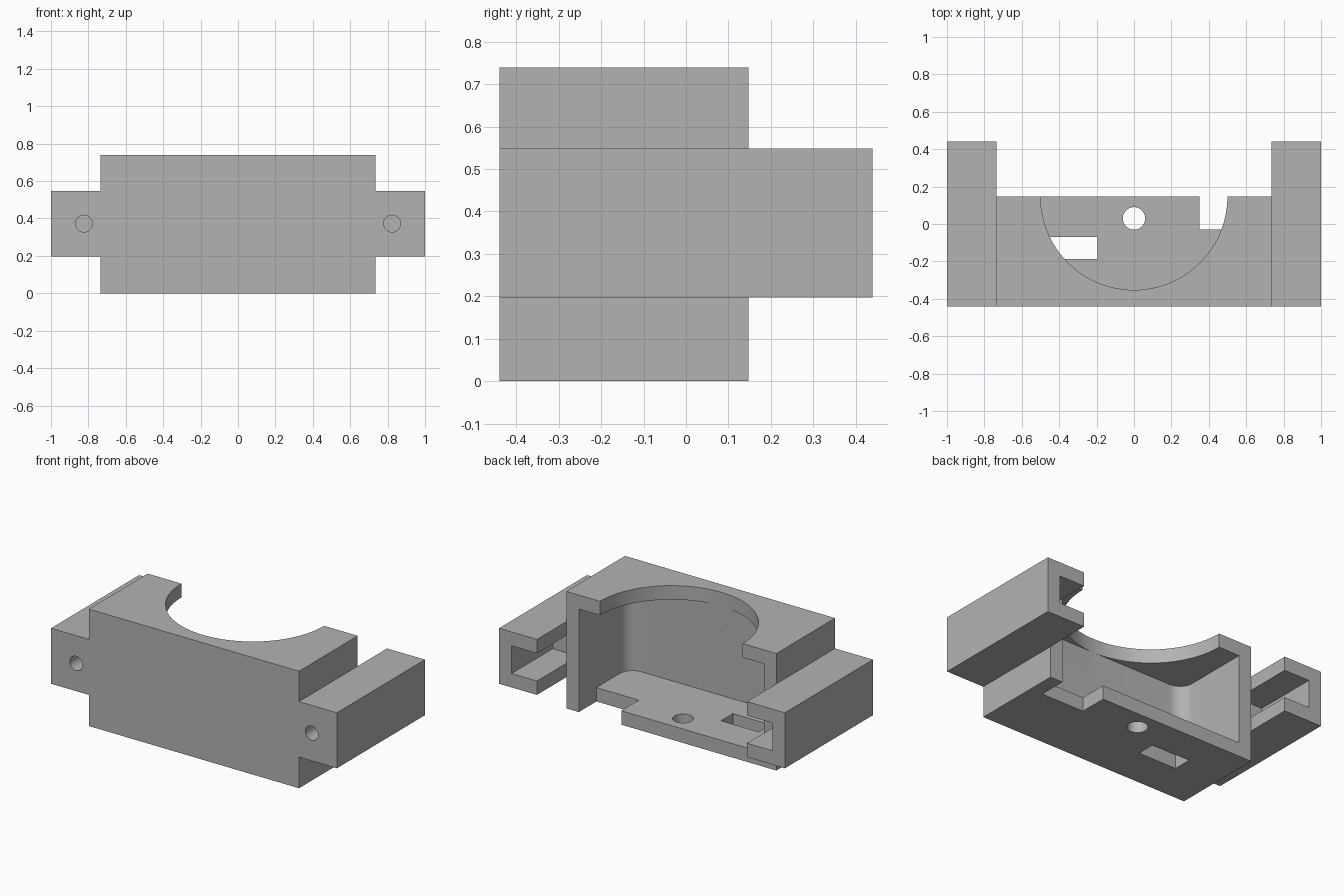
import bpy, bmesh, math

cube = bpy.data.objects.get("Cube")
if cube:
    bpy.data.objects.remove(cube, do_unlink=True)

GREY = (0.45, 0.45, 0.45, 1)
grey = bpy.data.materials.new("plain grey")
grey.use_nodes = True
grey.diffuse_color = GREY
grey.node_tree.nodes["Principled BSDF"].inputs["Base Color"].default_value = GREY

# Main dimensions
HALF, INNER, WALL = 0.735, 0.647, 0.088
FRONT, BACK, ARM_BACK, TOP = -0.44, 0.147, 0.44, 0.74
ARM_LOW, ARM_HIGH = 0.197, 0.548
ARM_MID = (ARM_LOW + ARM_HIGH) / 2


def prism(name, outline, low, high):
    """Extrude a plan outline from height low to height high."""
    bm = bmesh.new()
    face = bm.faces.new([bm.verts.new((x, y, low)) for x, y in outline])
    grown = bmesh.ops.extrude_face_region(bm, geom=[face])["geom"]
    for v in grown:
        if isinstance(v, bmesh.types.BMVert):
            v.co.z = high
    bmesh.ops.recalc_face_normals(bm, faces=bm.faces)
    mesh = bpy.data.meshes.new(name)
    bm.to_mesh(mesh)
    bm.free()
    mesh.materials.append(grey)
    ob = bpy.data.objects.new(name, mesh)
    bpy.context.collection.objects.link(ob)
    return ob


def rect(x0, x1, y0, y1):
    return [(x0, y0), (x1, y0), (x1, y1), (x0, y1)]


def arc(cx, cy, r, start, end, steps):
    angles = [math.radians(start + (end - start) * i / steps) for i in range(steps + 1)]
    return [(cx + r * math.cos(a), cy + r * math.sin(a)) for a in angles]


def circle(cx, cy, r, steps=48):
    return arc(cx, cy, r, 0, 360, steps)[:-1]


def combine(target, other, operation):
    """Apply a boolean and remove the helper."""
    other.hide_render = True
    mod = target.modifiers.new(operation, "BOOLEAN")
    mod.operation, mod.solver, mod.object = operation, "EXACT", other
    bpy.context.view_layer.objects.active = target
    bpy.ops.object.modifier_apply(modifier=mod.name)
    bpy.data.objects.remove(other, do_unlink=True)


# Housing block joined to a U-shaped rail that forms both side arms
housing = prism("bracket_housing", rect(-HALF, HALF, FRONT, BACK), 0, TOP)
rail = [(-1, FRONT), (1, FRONT), (1, ARM_BACK), (HALF, ARM_BACK),
        (HALF, BACK), (-HALF, BACK), (-HALF, ARM_BACK), (-1, ARM_BACK)]
combine(housing, prism("side_arms", rail, ARM_LOW, ARM_HIGH), "UNION")

# Cavity open at the back, with rounded front corners
r = WALL
cavity = (arc(-INNER + r, FRONT + WALL + r, r, 180, 270, 12)
          + arc(INNER - r, FRONT + WALL + r, r, 270, 360, 12)
          + [(INNER, 0.3), (-INNER, 0.3)])
combine(housing, prism("cavity", cavity, WALL, TOP - WALL), "DIFFERENCE")

# Round lid opening, floor hole, floor window and floor notch
for name, outline, low, high in (
        ("lid_opening", circle(0, BACK, 0.4995, 128), 0.5, 0.9),
        ("floor_hole", circle(0, 0.03, 0.06), -0.1, 0.2),
        ("floor_window", rect(-0.461, -0.196, -0.188, -0.07), -0.1, 0.2),
        ("floor_notch", rect(0.35, INNER, -0.029, 0.3), -0.1, 0.2)):
    combine(housing, prism(name, outline, low, high), "DIFFERENCE")

# Arm slots open to the back and inward, plus screw holes through the front
for side in (-1, 1):
    slot = [(HALF, 0.029), (1 - WALL, 0.029), (1 - WALL, 0.6),
            (0.7, 0.6), (0.7, BACK), (HALF, BACK)]
    slot = [(side * x, y) for x, y in slot]
    combine(housing, prism("arm_slot", slot, ARM_LOW + WALL, ARM_HIGH - WALL), "DIFFERENCE")
    screw = prism("screw_hole", circle(0, 0, 0.045), -0.25, 0.25)
    screw.rotation_euler.x = math.pi / 2
    screw.location = (side * 0.824, -0.3, ARM_MID)
    bpy.context.view_layer.update()
    combine(housing, screw, "DIFFERENCE")

# Smooth curved walls, keep corners crisp
bpy.ops.object.select_all(action="DESELECT")
housing.select_set(True)
bpy.context.view_layer.objects.active = housing
bpy.ops.object.shade_smooth_by_angle(angle=math.radians(30))
